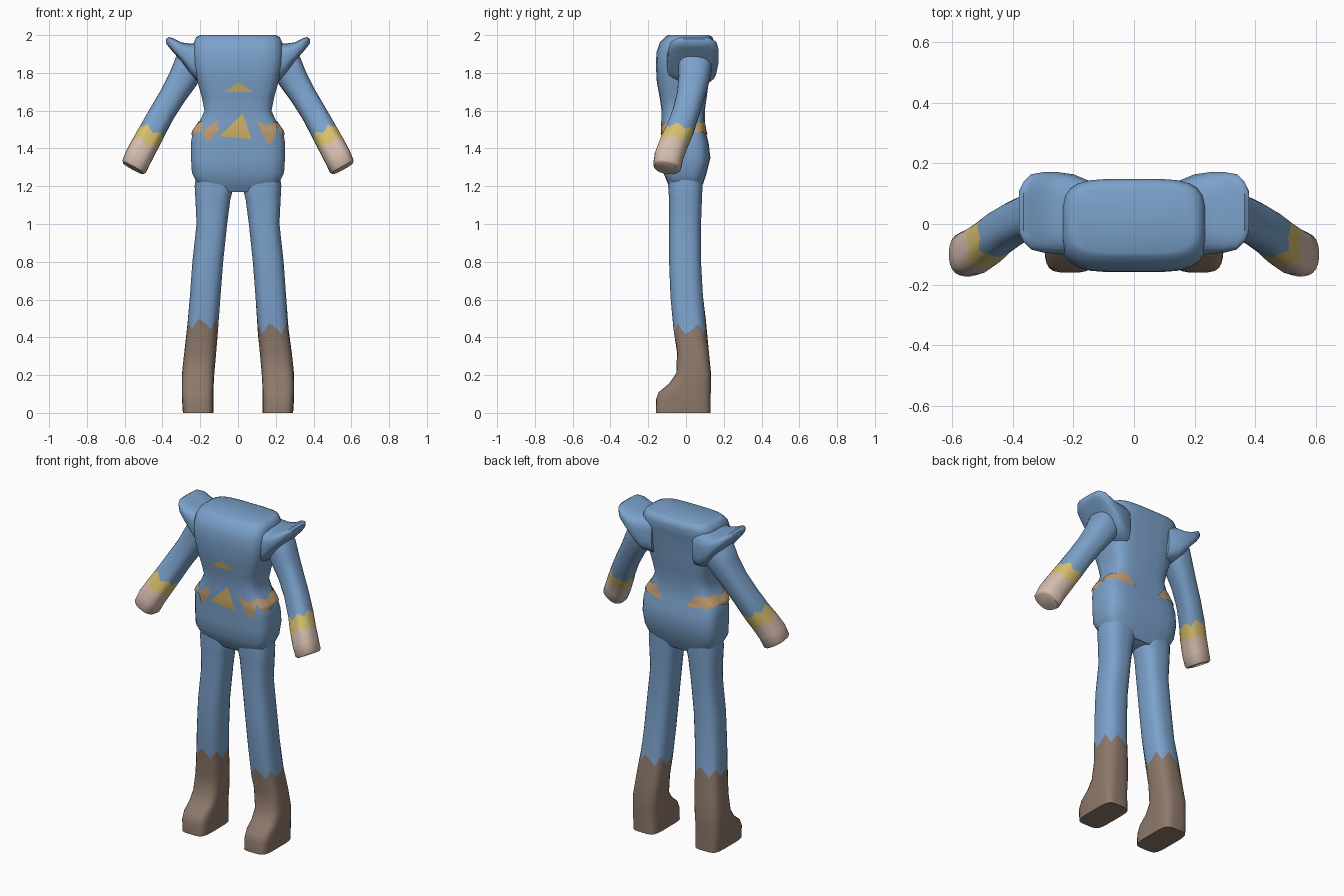
import bpy, bmesh, math
from mathutils import Vector
from mathutils.bvhtree import BVHTree

cube = bpy.data.objects.get("Cube")
if cube:
    bpy.data.objects.remove(cube, do_unlink=True)


def material(name, rgb):
    mat = bpy.data.materials.new(name)
    mat.use_nodes = True
    mat.diffuse_color = (*rgb, 1)
    mat.node_tree.nodes["Principled BSDF"].inputs["Base Color"].default_value = (*rgb, 1)
    return mat


BLUE = material("blue cloth", (0.20, 0.36, 0.60))
BROWN = material("brown leather", (0.27, 0.19, 0.145))
SKIN = material("pale skin", (0.66, 0.50, 0.42))
YELLOW = material("yellow cuff", (0.67, 0.52, 0.15))
GOLD = material("gold badge", (0.62, 0.45, 0.14))
TAN = material("tan belt", (0.56, 0.355, 0.18))


def finish(bm, name, mats, angle=50):
    bmesh.ops.recalc_face_normals(bm, faces=bm.faces[:])
    mesh = bpy.data.meshes.new(name)
    bm.to_mesh(mesh)
    bm.free()
    for m in mats:
        mesh.materials.append(m)
    obj = bpy.data.objects.new(name, mesh)
    bpy.context.collection.objects.link(obj)
    bpy.ops.object.select_all(action='DESELECT')
    obj.select_set(True)
    bpy.context.view_layer.objects.active = obj
    bpy.ops.object.shade_smooth_by_angle(angle=math.radians(angle))
    return obj


def ring(center, u, v, power, jag=Vector(), n=24):
    """Rounded-box outline spanned by u and v; jag makes a zigzag edge."""
    pts = []
    for i in range(n):
        t = 2 * math.pi * (i + 0.5) / n
        c, s = math.cos(t), math.sin(t)
        a = math.copysign(abs(c) ** power, c)
        b = math.copysign(abs(s) ** power, s)
        zig = (0, 1, 0, -1)[i % 4]
        pts.append(center + u * a + v * b + jag * zig)
    return pts


def box_ring(z, x0, x1, y0, y1, power, jag=0.0):
    return ring(Vector(((x0 + x1) / 2, (y0 + y1) / 2, z)), Vector(((x1 - x0) / 2, 0, 0)),
                Vector((0, (y1 - y0) / 2, 0)), power, Vector((0, 0, jag)))


def loft(name, rings, mats, rows=None, angle=50):
    """Skin a list of rings; rows gives the material index of each band."""
    bm = bmesh.new()
    loops = [[bm.verts.new(p) for p in r] for r in rings]
    n = len(loops[0])
    for k in range(len(loops) - 1):
        for i in range(n):
            j = (i + 1) % n
            f = bm.faces.new((loops[k][i], loops[k][j], loops[k + 1][j], loops[k + 1][i]))
            f.material_index = rows[k] if rows else 0
    bm.faces.new(loops[0]).material_index = rows[0] if rows else 0
    bm.faces.new(loops[-1]).material_index = rows[-1] if rows else 0
    return finish(bm, name, mats, angle)


# Torso: height, half width, front, back
torso_rows = [
    (1.17, 0.17, -0.07, 0.07), (1.21, 0.215, -0.095, 0.09), (1.27, 0.245, -0.12, 0.11),
    (1.35, 0.25, -0.125, 0.13), (1.43, 0.25, -0.125, 0.12), (1.49, 0.24, -0.13, 0.105),
    (1.54, 0.205, -0.13, 0.10), (1.60, 0.178, -0.13, 0.10), (1.67, 0.192, -0.14, 0.11),
    (1.75, 0.215, -0.155, 0.12), (1.84, 0.235, -0.16, 0.13), (1.91, 0.24, -0.157, 0.14),
    (1.96, 0.235, -0.14, 0.15), (1.99, 0.222, -0.11, 0.14), (2.00, 0.20, -0.095, 0.12)]
torso = loft("torso", [box_ring(z, -w, w, f, b, 0.5) for z, w, f, b in torso_rows], [BLUE])

# Legs and boots: height, inner x, outer x, front, back, roundness
leg_rows = [
    (1.28, 0.03, 0.22, -0.09, 0.09, 0.75), (1.20, 0.022, 0.23, -0.095, 0.088, 0.75),
    (1.13, 0.04, 0.226, -0.09, 0.085, 0.75), (1.00, 0.057, 0.22, -0.09, 0.08, 0.75),
    (0.80, 0.078, 0.242, -0.09, 0.08, 0.75), (0.62, 0.092, 0.255, -0.083, 0.09, 0.75),
    (0.46, 0.105, 0.268, -0.067, 0.105, 0.7), (0.32, 0.115, 0.285, -0.048, 0.122, 0.65),
    (0.21, 0.125, 0.297, -0.052, 0.133, 0.6), (0.155, 0.128, 0.298, -0.09, 0.133, 0.55),
    (0.11, 0.13, 0.298, -0.145, 0.132, 0.5), (0.07, 0.13, 0.297, -0.16, 0.13, 0.45),
    (0.00, 0.13, 0.292, -0.16, 0.13, 0.42)]
for side, label, boot_shift in ((1, "left", -0.015), (-1, "right", 0.01)):
    rings, rows = [], []
    for k, (z, xi, xo, f, b, p) in enumerate(leg_rows):
        top = k == 6
        x0, x1 = sorted((side * xi, side * xo))
        rings.append(box_ring(z + (boot_shift if top else 0), x0, x1, f, b, p,
                              0.028 if top else 0))
        rows.append(1 if k >= 6 else 0)
    loft(label + "_leg", rings, [BLUE, BROWN], rows[:-1])

# Arms with cuffs and hands: centre x, y, z, radius, zigzag
arm_rows = [
    (0.21, 0.05, 1.90, 0.075, 0), (0.255, 0.048, 1.84, 0.085, 0),
    (0.29, 0.042, 1.77, 0.078, 0), (0.345, 0.025, 1.68, 0.069, 0),
    (0.40, 0.0, 1.59, 0.067, 0), (0.455, -0.035, 1.49, 0.069, 0.015),
    (0.49, -0.065, 1.425, 0.071, 0.015), (0.525, -0.09, 1.36, 0.072, 0),
    (0.55, -0.10, 1.305, 0.07, 0), (0.554, -0.102, 1.295, 0.062, 0)]
for side, label in ((1, "left"), (-1, "right")):
    across = Vector((0.88 * side, 0, 0.47))
    along = Vector((0.45 * side, -0.22, -0.86))
    depth = Vector((0, 1, -0.15))
    rings = [ring(Vector((x * side, y, z)), across * r, depth * r * 1.05, 0.8, along * j)
             for x, y, z, r, j in arm_rows]
    loft(label + "_arm", rings, [BLUE, YELLOW, SKIN], [0] * 5 + [1] + [2] * 3)

# Flared shoulder caps: x, front, back, bottom, top
cap_rows = [
    (0.14, -0.10, 0.14, 1.73, 1.965), (0.20, -0.105, 0.165, 1.74, 1.965),
    (0.25, -0.10, 0.172, 1.79, 1.955), (0.30, -0.095, 0.172, 1.86, 1.962),
    (0.34, -0.085, 0.165, 1.905, 1.982), (0.365, -0.06, 0.14, 1.935, 1.99),
    (0.38, -0.03, 0.11, 1.955, 1.98)]
for side, label in ((1, "left"), (-1, "right")):
    rings = [ring(Vector((x * side, (f + b) / 2, (lo + hi) / 2)), Vector((0, (b - f) / 2, 0)),
                  Vector((0, 0, (hi - lo) / 2)), 0.6) for x, f, b, lo, hi in cap_rows]
    loft(label + "_shoulder_cap", rings, [BLUE])

# Painted patches laid on the torso
bm = bmesh.new()
bm.from_mesh(torso.data)
surface = BVHTree.FromBMesh(bm)
bm.free()


def patch(name, points, view, mat):
    """Project a flat outline onto the torso along the view direction."""
    view = Vector(view)
    bm = bmesh.new()
    verts = [bm.verts.new((h, 0, z) if view.y else (0, h, z)) for h, z in points]
    bm.faces.new(verts)
    bmesh.ops.triangulate(bm, faces=bm.faces[:])
    for _ in range(3):
        bmesh.ops.subdivide_edges(bm, edges=bm.edges[:], cuts=1, use_grid_fill=True)
    for v in bm.verts:
        start = v.co - view
        hit, normal, _, _ = surface.ray_cast(start, view)
        if hit is None:
            hit, normal, _, _ = surface.find_nearest(start + view * 0.85)
        v.co = hit + normal * 0.005
    finish(bm, name, [mat])


FRONT, BACK = (0, 1, 0), (0, -1, 0)
patch("chest_badge", [(-0.075, 1.70), (0.0, 1.75), (0.08, 1.70)], FRONT, GOLD)
patch("belt_badge", [(-0.10, 1.465), (0.025, 1.585), (0.072, 1.45)], FRONT, GOLD)
patch("belt_diamond", [(-0.185, 1.49), (-0.11, 1.55), (-0.10, 1.50), (-0.16, 1.43)], FRONT, TAN)
patch("belt_front_left", [(0.10, 1.55), (0.15, 1.52), (0.20, 1.54), (0.20, 1.47),
                          (0.165, 1.42), (0.13, 1.47)], FRONT, TAN)
patch("belt_front_right", [(-0.23, 1.53), (-0.185, 1.545), (-0.19, 1.485), (-0.225, 1.48)], FRONT, TAN)
for side, label in ((1, "left"), (-1, "right")):
    patch("belt_side_" + label, [(-0.10, 1.54), (-0.03, 1.52), (0.03, 1.545), (0.08, 1.53),
                                 (0.08, 1.48), (0.02, 1.49), (-0.04, 1.465), (-0.10, 1.48)],
          (-side, 0, 0), TAN)
    patch("belt_back_" + label, [(side * 0.21, 1.53), (side * 0.21, 1.48),
                                 (side * 0.08, 1.47), (side * 0.14, 1.55)], BACK, TAN)
